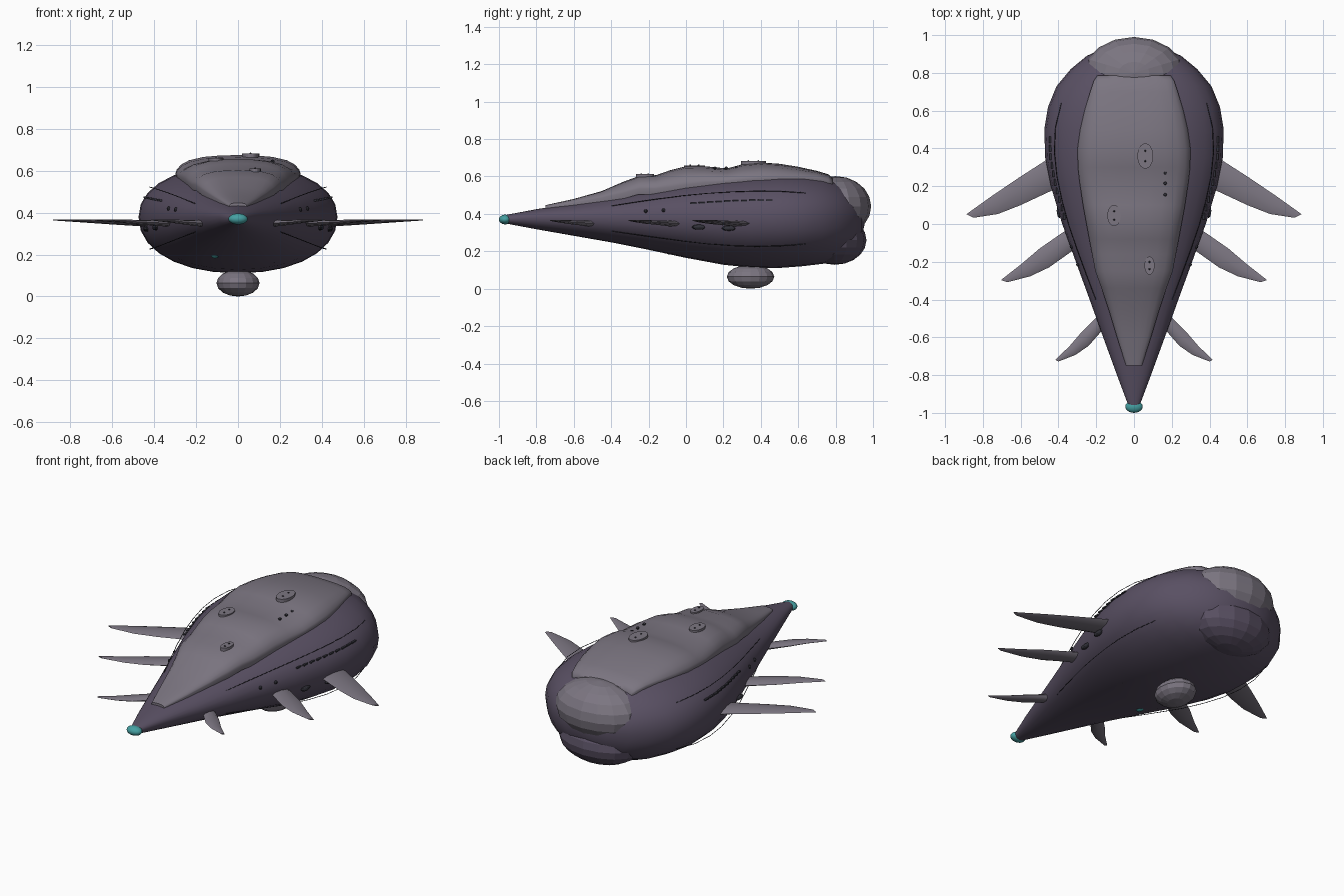
import bpy, math
from mathutils import Vector

if "Cube" in bpy.data.objects:
    bpy.data.objects.remove(bpy.data.objects["Cube"])


def material(name, rgb):
    m = bpy.data.materials.new(name)
    m.diffuse_color = (*rgb, 1)
    m.use_nodes = True
    m.node_tree.nodes["Principled BSDF"].inputs["Base Color"].default_value = m.diffuse_color
    return m


DARK = material("dark_hull", (0.10, 0.08, 0.125))
GREY = material("grey_plate", (0.20, 0.18, 0.22))
TEAL = material("teal_glow", (0.06, 0.35, 0.36))
BLACK = material("black_detail", (0.03, 0.03, 0.04))


def loft(name, rings, mat, angle=50):
    """Skin a list of equal-length closed rings and cap both ends."""
    n = len(rings[0])
    verts = [p for r in rings for p in r]
    faces = [(i * n + j, i * n + (j + 1) % n, (i + 1) * n + (j + 1) % n, (i + 1) * n + j)
             for i in range(len(rings) - 1) for j in range(n)]
    faces += [tuple(range(n))[::-1], tuple(range(len(verts) - n, len(verts)))]
    me = bpy.data.meshes.new(name)
    me.from_pydata(verts, [], faces)
    ob = bpy.data.objects.new(name, me)
    bpy.context.collection.objects.link(ob)
    finish(ob, name, mat)
    bpy.ops.object.mode_set(mode='EDIT')
    bpy.ops.mesh.select_all(action='SELECT')
    bpy.ops.mesh.normals_make_consistent(inside=False)
    bpy.ops.object.mode_set(mode='OBJECT')
    bpy.ops.object.shade_smooth_by_angle(angle=math.radians(angle))
    return ob


def finish(ob, name, mat):
    bpy.ops.object.select_all(action='DESELECT')
    bpy.context.view_layer.objects.active = ob
    ob.select_set(True)
    ob.name = name
    ob.data.materials.append(mat)


def ellipsoid(name, loc, size, mat, seg=14, rings=8, rot=(0, 0, 0)):
    bpy.ops.mesh.primitive_uv_sphere_add(segments=seg, ring_count=rings, location=loc, rotation=rot)
    ob = bpy.context.object
    ob.scale = size
    finish(ob, name, mat)
    return ob


def box(name, loc, size, mat, rot=(0, 0, 0)):
    bpy.ops.mesh.primitive_cube_add(size=1, location=loc, rotation=rot)
    ob = bpy.context.object
    ob.scale = size
    finish(ob, name, mat)


def wire(name, pts, r, mat):
    cu = bpy.data.curves.new(name, 'CURVE')
    cu.dimensions = '3D'
    cu.bevel_depth = r
    cu.bevel_resolution = 0
    sp = cu.splines.new('POLY')
    sp.points.add(len(pts) - 1)
    for p, c in zip(sp.points, pts):
        p.co = (*c, 1)
    ob = bpy.data.objects.new(name, cu)
    bpy.context.collection.objects.link(ob)
    cu.materials.append(mat)


# Teardrop hull: y, half width, top z, bottom z
HULL = [(-0.96, 0.03, 0.395, 0.348), (-0.8, 0.09, 0.425, 0.318), (-0.6, 0.163, 0.458, 0.283),
        (-0.4, 0.235, 0.495, 0.248), (-0.2, 0.308, 0.54, 0.208), (0, 0.38, 0.58, 0.165),
        (0.2, 0.44, 0.61, 0.128), (0.35, 0.47, 0.625, 0.113), (0.5, 0.475, 0.63, 0.111),
        (0.62, 0.455, 0.625, 0.12), (0.73, 0.41, 0.605, 0.133), (0.82, 0.335, 0.575, 0.158),
        (0.89, 0.25, 0.52, 0.2), (0.94, 0.14, 0.445, 0.28), (0.955, 0.03, 0.39, 0.345)]
ZC = 0.38


def sgnpow(v, e):
    return math.copysign(abs(v) ** e, v)


def hull_at(y, a):
    """Point on the hull surface at station y and angle a."""
    for p, q in zip(HULL, HULL[1:]):
        if y <= q[0]:
            break
    t = (y - p[0]) / (q[0] - p[0])
    w, top, bot = [p[k] + (q[k] - p[k]) * t for k in (1, 2, 3)]
    s = sgnpow(math.sin(a), 0.93)
    zc = ZC if y > -0.9 else 0.372
    return Vector((w * sgnpow(math.cos(a), 0.93), y, zc + s * ((top - zc) if s > 0 else (zc - bot))))


loft("hull", [[hull_at(h[0], 2 * math.pi * k / 28) for k in range(28)] for h in HULL], DARK, 60)

# Raised back plate: y, half width, edge z, top z
PLATE = [(-0.75, 0.042, 0.432, 0.447), (-0.6, 0.09, 0.46, 0.48), (-0.45, 0.135, 0.487, 0.522),
         (-0.34, 0.172, 0.51, 0.57), (-0.25, 0.205, 0.535, 0.603), (-0.16, 0.222, 0.535, 0.607),
         (-0.08, 0.237, 0.545, 0.635), (0, 0.252, 0.557, 0.655), (0.1, 0.27, 0.568, 0.655),
         (0.22, 0.288, 0.574, 0.643), (0.3, 0.297, 0.582, 0.665), (0.4, 0.299, 0.587, 0.675),
         (0.5, 0.285, 0.59, 0.668), (0.6, 0.262, 0.592, 0.652), (0.7, 0.232, 0.59, 0.63),
         (0.76, 0.212, 0.58, 0.612), (0.785, 0.195, 0.565, 0.592)]
SECTION = [(0.97, -0.03, 0), (1, 0, 0), (0.98, 0, 0.2), (0.91, 0, 0.48), (0.78, 0, 0.72),
           (0.55, 0, 0.9), (0.28, 0, 0.98)]
rings = []
for y, w, e, t in PLATE:
    half = [(w * x, y, e + d + (t - e) * f) for x, d, f in SECTION]
    rings.append(half + [(0, y, t)] + [(-x, yy, z) for x, yy, z in reversed(half)])
loft("back_plate", rings, GREY)

# Faceted tail caps, belly pod and nose
ellipsoid("tail_cap_upper", (0, 0.80, 0.44), (0.265, 0.19, 0.162), GREY, 16, 10)
ellipsoid("tail_cap_lower", (0, 0.795, 0.26), (0.25, 0.17, 0.132), DARK, 16, 10)
ellipsoid("belly_pod", (0, 0.345, 0.064), (0.103, 0.127, 0.064), GREY, 16, 8)
nose = ellipsoid("nose_light", (0, -0.967, 0.37), (0.046, 0.033, 0.026), TEAL, 20, 12)
bpy.ops.object.shade_smooth()

# Swept side fins: front-edge and back-edge points from root to tip
FINS = [([(0.37, 0.21), (0.45, 0.17), (0.6, 0.1), (0.72, 0.053), (0.85, 0.033)],
         [(0.40, 0.38), (0.47, 0.335), (0.61, 0.245), (0.75, 0.15), (0.887, 0.052)]),
        ([(0.27, -0.10), (0.33, -0.145), (0.45, -0.23), (0.55, -0.277), (0.67, -0.308)],
         [(0.31, 0.0), (0.385, -0.05), (0.5, -0.13), (0.6, -0.215), (0.705, -0.297)]),
        ([(0.12, -0.52), (0.17, -0.565), (0.24, -0.645), (0.31, -0.693), (0.40, -0.728)],
         [(0.15, -0.45), (0.205, -0.5), (0.28, -0.575), (0.34, -0.645), (0.417, -0.72)])]
for s, side in ((1, "right"), (-1, "left")):
    for f, (fr, bk) in enumerate(FINS):
        rings = []
        for i, (a, b) in enumerate(zip(fr, bk)):
            th, z = 0.019 - 0.004 * i, 0.345 + 0.005 * i
            ring = []
            for k in range(8):
                c, d = math.cos(k * math.pi / 4), math.sin(k * math.pi / 4)
                u = 0.5 + 0.5 * c
                ring.append((s * (a[0] + (b[0] - a[0]) * u), a[1] + (b[1] - a[1]) * u, z + th * d))
            rings.append(ring)
        loft(f"{side}_fin_{f + 1}", rings, GREY, 40)
    # Thin stand-off cables along the flanks
    for label, ang in (("upper", 0.55), ("lower", -0.55)):
        pts = []
        for i in range(9):
            y = -0.4 + i * 0.13
            p = hull_at(y, ang)
            off = 0.022 * math.sin(math.pi * i / 8)
            pts.append((s * (p.x + off), y, p.z + off * (0.5 if ang > 0 else -0.5)))
        wire(f"{side}_{label}_cable", pts, 0.002, BLACK)
    # Row of slots on the upper flank and vents near the fins
    for i in range(10):
        p = hull_at(0.04 + i * 0.045, 0.36)
        box(f"{side}_flank_slot", (s * p.x, p.y, p.z), (0.012, 0.034, 0.008), BLACK)
    for y in (-0.215, -0.12):
        p = hull_at(y, 0.2)
        ellipsoid(f"{side}_port", (s * p.x, p.y, p.z), (0.01, 0.01, 0.01), BLACK, 8, 6)
    for y in (0.07, 0.23):
        p = hull_at(y, -0.2)
        ellipsoid(f"{side}_vent", (s * p.x, y, p.z), (0.016, 0.04, 0.014), BLACK, 8, 6)

# Oval hatches with two bolts each, on the back plate
for x, y, z, rx, ry in ((0.06, 0.36, 0.673, 0.042, 0.067), (-0.105, 0.045, 0.651, 0.036, 0.056),
                        (0.082, -0.22, 0.603, 0.027, 0.048)):
    bpy.ops.mesh.primitive_cylinder_add(vertices=20, radius=1, depth=1, location=(x, y, z))
    hatch = bpy.context.object
    hatch.scale = (rx, ry, 0.018)
    finish(hatch, "hatch", GREY)
    for d in (-0.4, 0.4):
        ellipsoid("hatch_bolt", (x, y + d * ry, z + 0.009), (0.005, 0.005, 0.005), BLACK, 8, 6)
for y in (0.155, 0.215, 0.27):
    ellipsoid("plate_port", (0.165, y, 0.645), (0.009, 0.009, 0.008), BLACK, 8, 6)

# Small belly sensors
for x, y, z, m in ((-0.11, -0.08, 0.192, TEAL), (0.17, 0.12, 0.172, BLACK)):
    ellipsoid("belly_sensor", (x, y, z), (0.018, 0.026, 0.01), m, 10, 6)
